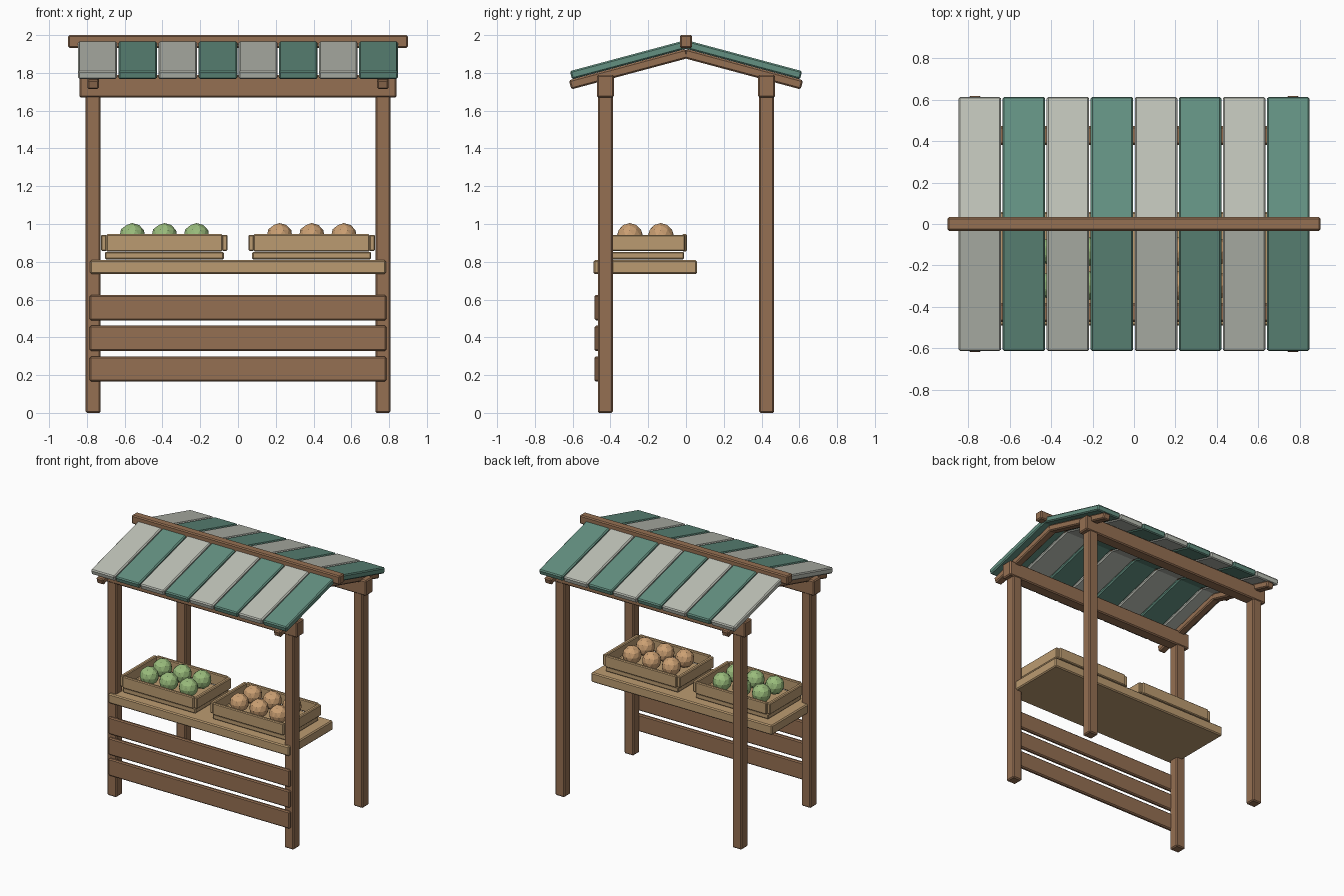
import bpy
from math import radians, sin, cos

if "Cube" in bpy.data.objects:
    bpy.data.objects.remove(bpy.data.objects["Cube"])


def material(name, r, g, b):
    m = bpy.data.materials.new(name)
    m.diffuse_color = (r, g, b, 1)
    m.use_nodes = True
    m.node_tree.nodes["Principled BSDF"].inputs["Base Color"].default_value = m.diffuse_color
    return m


WOOD = material("wood", 0.30, 0.16, 0.085)
PALE = material("pale_wood", 0.50, 0.33, 0.165)
GREEN = material("green_cloth", 0.125, 0.28, 0.22)
CREAM = material("cream_cloth", 0.51, 0.53, 0.47)
FRUIT_GREEN = material("green_fruit", 0.32, 0.50, 0.20)
FRUIT_TAN = material("tan_fruit", 0.60, 0.35, 0.17)


def board(name, center, size, mat, tilt=0.0, bevel=0.008):
    """Bevelled box, optionally tilted about x."""
    bpy.ops.mesh.primitive_cube_add(size=1, location=center)
    ob = bpy.context.object
    ob.name = name
    ob.scale = size
    bpy.ops.object.transform_apply(location=False, rotation=False, scale=True)
    ob.rotation_euler.x = tilt
    mod = ob.modifiers.new("bevel", 'BEVEL')
    mod.width = bevel
    mod.segments = 1
    ob.data.materials.append(mat)
    return ob


def roof_board(name, x, side, width, top_z, reach, thick, mat):
    """Board running from the ridge down to the eave; top_z is its top at y = 0."""
    a = radians(15)
    length = reach / cos(a)
    y = reach / 2 - sin(a) * thick / 2
    z = top_z - sin(a) * length / 2 - cos(a) * thick / 2
    board(name, (x, side * y, z), (width, length, thick), mat, -side * a)


# Posts, eave beams and rafters
for sy, row in ((-1, "front"), (1, "back")):
    for sx, hand in ((-1, "left"), (1, "right")):
        board(f"{row}_{hand}_post", (sx * 0.767, sy * 0.427, 0.87), (0.08, 0.08, 1.74), WOOD)
        roof_board(f"{row}_{hand}_rafter", sx * 0.767, sy, 0.06, 1.927, 0.62, 0.05, WOOD)
    board(f"{row}_eave_beam", (0, sy * 0.427, 1.73), (1.68, 0.09, 0.12), WOOD)
    # Striped canopy slats
    for i in range(8):
        roof_board(f"{row}_canopy_slat", (i - 3.5) * 0.2125, sy, 0.205, 1.974, 0.615, 0.045,
                   GREEN if i % 2 else CREAM)

# Ridge beam
board("ridge_beam", (0, 0, 1.966), (1.8, 0.066, 0.068), WOOD)

# Front planks and counter
for z in (0.232, 0.395, 0.557):
    board("front_plank", (0, -0.47, z), (1.57, 0.03, 0.134), WOOD)
board("counter", (0, -0.216, 0.772), (1.565, 0.547, 0.075), PALE)

# Crates of produce
CY = -0.215
for cx, label, fruit in ((-0.39, "left", FRUIT_GREEN), (0.39, "right", FRUIT_TAN)):
    board(f"{label}_crate_floor", (cx, CY, 0.833), (0.63, 0.41, 0.04), PALE, bevel=0.006)
    for s in (-1, 1):
        board(f"{label}_crate_long_wall", (cx, CY + s * 0.207, 0.9), (0.615, 0.026, 0.092),
              PALE, bevel=0.006)
        board(f"{label}_crate_end_wall", (cx + s * 0.32, CY, 0.9), (0.03, 0.42, 0.086),
              PALE, bevel=0.006)
        for k in (-1, 0, 1):
            bpy.ops.mesh.primitive_ico_sphere_add(
                subdivisions=2, radius=0.07, location=(cx + k * 0.17, CY + s * 0.082, 0.935))
            ob = bpy.context.object
            ob.name = f"{label}_crate_fruit"
            ob.data.materials.append(fruit)
